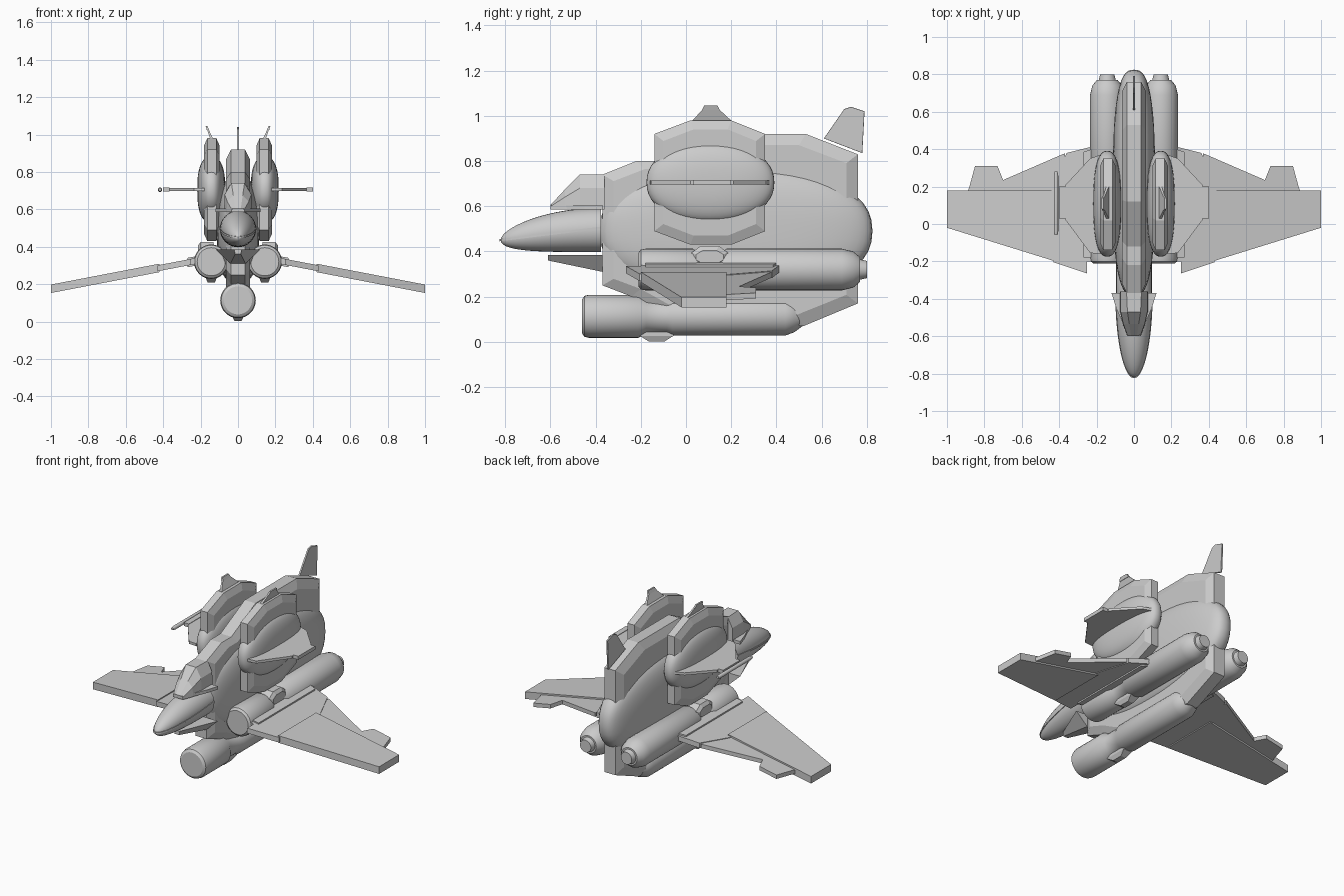
import bpy, bmesh, math
from mathutils import Matrix

cube = bpy.data.objects.get("Cube")
if cube:
    bpy.data.objects.remove(cube, do_unlink=True)

grey = bpy.data.materials.new("hull_grey")
grey.use_nodes = True
COLOUR = (0.6, 0.6, 0.6, 1)
grey.diffuse_color = COLOUR
grey.node_tree.nodes["Principled BSDF"].inputs["Base Color"].default_value = COLOUR


def finish(name, bm, mirror=False, smooth=False):
    bmesh.ops.recalc_face_normals(bm, faces=bm.faces)
    mesh = bpy.data.meshes.new(name)
    bm.to_mesh(mesh)
    bm.free()
    mesh.materials.append(grey)
    ob = bpy.data.objects.new(name, mesh)
    bpy.context.collection.objects.link(ob)
    if mirror:
        ob.modifiers.new("Mirror", 'MIRROR')
    if smooth:
        bpy.ops.object.select_all(action='DESELECT')
        ob.select_set(True)
        bpy.context.view_layer.objects.active = ob
        bpy.ops.object.shade_smooth_by_angle(angle=math.radians(32))
    return ob


def loft(name, rings, mirror=False, smooth=False):
    """Skin a list of equal-length point rings and cap both ends."""
    bm = bmesh.new()
    loops = [[bm.verts.new(p) for p in ring] for ring in rings]
    for a, b in zip(loops, loops[1:]):
        for i in range(len(a)):
            j = (i + 1) % len(a)
            bm.faces.new((a[i], a[j], b[j], b[i]))
    bm.faces.new(loops[0])
    bm.faces.new(loops[-1])
    return finish(name, bm, mirror, smooth)


def slab(name, profile, cx, half, bevel, inset, mirror=False):
    """Side profile (y, z) given thickness in x, with chamfered rims."""
    ys, zs = zip(*profile)
    cy, cz = (min(ys) + max(ys)) / 2, (min(zs) + max(zs)) / 2
    ky = 1 - 2 * inset / (max(ys) - min(ys))
    kz = 1 - 2 * inset / (max(zs) - min(zs))
    small = [(cy + (y - cy) * ky, cz + (z - cz) * kz) for y, z in profile]
    layers = [(-half, small), (bevel - half, profile), (half - bevel, profile), (half, small)]
    return loft(name, [[(cx + x, y, z) for y, z in pts] for x, pts in layers], mirror)


def pod(name, centre, size, e_side, e_outline, mirror=False):
    """Blunt ellipsoid with its poles along x."""
    bm = bmesh.new()
    bmesh.ops.create_uvsphere(bm, u_segments=48, v_segments=24, radius=1)
    bmesh.ops.rotate(bm, verts=bm.verts, matrix=Matrix.Rotation(math.pi / 2, 3, 'Y'))

    def power(v, e):
        return math.copysign(abs(v) ** e, v)
    for v in bm.verts:
        x, y, z = v.co
        r = math.hypot(y, z)
        a = math.atan2(z, y)
        k = power(r, e_side)
        unit = (power(x, e_side), k * power(math.cos(a), e_outline), k * power(math.sin(a), e_outline))
        v.co = [c + s * u for c, s, u in zip(centre, size, unit)]
    return finish(name, bm, mirror, True)


def tube(name, cx, cz, profile, mirror=False):
    """Round body along y from (y, radius) stations."""
    turn = [i * math.tau / 32 for i in range(32)]
    rings = [[(cx + r * math.cos(a), y, cz + r * math.sin(a)) for a in turn] for y, r in profile]
    return loft(name, rings, mirror, True)


def plate(name, outline, height, thick, mirror=True):
    """Flat panel from an (x, y) outline; height gives z for each x."""
    rings = [[(x, y, height(x) + s * thick / 2) for x, y in outline] for s in (-1, 1)]
    return loft(name, rings, mirror)


# central hull: chamfered keel slab with a blunt bulge through it
slab("hull_slab", [(-.37, .74), (-.22, .80), (-.12, .80), (.12, .92), (.53, .92), (.76, .83),
                   (.76, .17), (.52, .07), (-.1, .12), (-.24, .20), (-.37, .25)],
     0, .063, .025, .05)
pod("hull_bulge", (0, .22, .49), (.113, .605, .285), .72, .87)

# tail fin
slab("tail_fin", [(.61, .90), (.70, 1.03), (.73, 1.04), (.79, 1.02), (.78, .835)], 0, .005, .001, .001)

# nose, chin and canopy
nose = []
for i in range(15):
    t = (i / 14) * math.pi / 2
    k = max(math.sin(t), .03)
    y = -.375 - .445 * math.cos(t)
    z = .495 - .045 * math.cos(t) ** 2
    nose.append([(.097 * k * math.cos(a), y, z + .098 * k * math.sin(a))
                 for a in (j * math.tau / 32 for j in range(32))])
loft("nose", nose, smooth=True)
loft("nose_rim", [[(s * .1 * math.sin(t), -.375 - .45 * math.cos(t), .505 - .055 * math.cos(t) + dz)
                   for s, t in [(-1, math.pi / 2 * (1 - i / 10)) for i in range(10)] +
                   [(1, math.pi / 2 * i / 10) for i in range(11)]] for dz in (-.005, .005)])
loft("chin_wedge", [[(-.02, -.61, .385), (.02, -.61, .385), (.015, -.61, .36), (-.015, -.61, .36)],
                    [(-.12, -.37, .385), (.12, -.37, .385), (.04, -.37, .31), (-.04, -.37, .31)]])


def canopy_ring(y, top, w_low, w_top):
    mid = .59 + (top - .59) * .6
    return [(-w_low, y, .585), (-w_low * .95, y, mid), (-w_top, y, top),
            (w_top, y, top), (w_low * .95, y, mid), (w_low, y, .585)]


loft("canopy", [canopy_ring(-.60, .605, .035, .015), canopy_ring(-.535, .675, .06, .025),
                canopy_ring(-.47, .74, .075, .035), canopy_ring(-.36, .74, .075, .04)])
loft("canopy_sill", [[(-.03, -.6, z), (.03, -.6, z), (.095, -.45, z), (.12, -.37, z),
                      (-.12, -.37, z), (-.095, -.45, z)] for z in (.585, .605)])

# upper side pods with fins and winglets
slab("pod_slab", [(-.14, .92), (.02, .98), (.2, .98), (.35, .92), (.35, .49), (.2, .43), (.02, .43), (-.14, .49)],
     .14, .042, .018, .04, True)
pod("pod_bulge", (.143, .108, .705), (.075, .283, .177), .8, .92, True)


def fin_ring(x, z, y0, y1, half):
    return [(x - half, y0, z), (x + half, y0, z), (x + half, y1, z), (x - half, y1, z)]


loft("pod_fin", [fin_ring(.138, .97, .02, .21, .008), fin_ring(.162, 1.03, .075, .145, .004)], True)
loft("pod_fin_cap", [fin_ring(.161, 1.025, .07, .15, .006), fin_ring(.168, 1.045, .08, .14, .005)], True)
plate("winglet", [(.18, -.16), (.235, -.155), (.365, .02), (.365, .21), (.235, .35), (.18, .37)],
      lambda x: .705, .016)
plate("winglet_tip", [(.365, .03), (.40, .03), (.40, .2), (.365, .2)], lambda x: .705, .022)
tube("winglet_rail", -.417, .705, [(-.06, .008), (-.04, .012), (.26, .012), (.28, .008)])

# lower engines
tube("keel_engine", 0, .113, [(-.46, .075), (-.45, .09), (-.43, .095), (-.21, .095), (-.175, .075),
                              (-.085, .075), (-.06, .085), (.44, .085), (.48, .07), (.52, .04)])
tube("side_engine", .143, .32, [(-.21, .075), (-.2, .088), (-.18, .092), (.03, .092), (.06, .075),
                                (.15, .075), (.18, .092), (.69, .092), (.74, .08), (.77, .055),
                                (.77, .045), (.80, .038)], True)


def scoop(name, cx, cy, z, mirror):
    loft(name, [[(cx + sx * w, cy + sy * l, h) for sx, sy in ((-1, -1), (1, -1), (1, 1), (-1, 1))]
                for w, l, h in ((.018, .035, z), (.03, .075, z + .025), (.03, .075, z + .05))], mirror)


scoop("keel_scoop", 0, -.13, .002, False)
scoop("side_scoop", .143, .105, .208, True)
loft("engine_collar", [[(x, .105 + l * sy, .375 + h * sz) for sy, sz in
                        ((-1, -.4), (-1, .4), (-.5, 1), (.5, 1), (1, .4), (1, -.4), (.5, -1), (-.5, -1))]
                       for x, l, h in ((.13, .08, .05), (.2, .08, .05), (.215, .06, .03))], True)


# drooping main wings with root panel, flap and tip tab
def droop(x):
    return .325 - (x - .22) * .192


plate("wing_outer", [(.42, -.2), (1.0, -.02), (1.0, .18), (.42, .18)], droop, .045)
plate("wing_root", [(.2, -.2), (.25, -.2), (.25, -.265), (.43, -.205), (.44, .19), (.36, .38), (.2, .42)], droop, .032)
plate("wing_flap", [(.37, .17), (.89, .17), (.88, .2), (.85, .31), (.73, .31), (.70, .235), (.37, .378)], droop, .025)
plate("wing_hinge", [(.2, -.18), (.27, -.18), (.27, .385), (.2, .41)], droop, .05)
